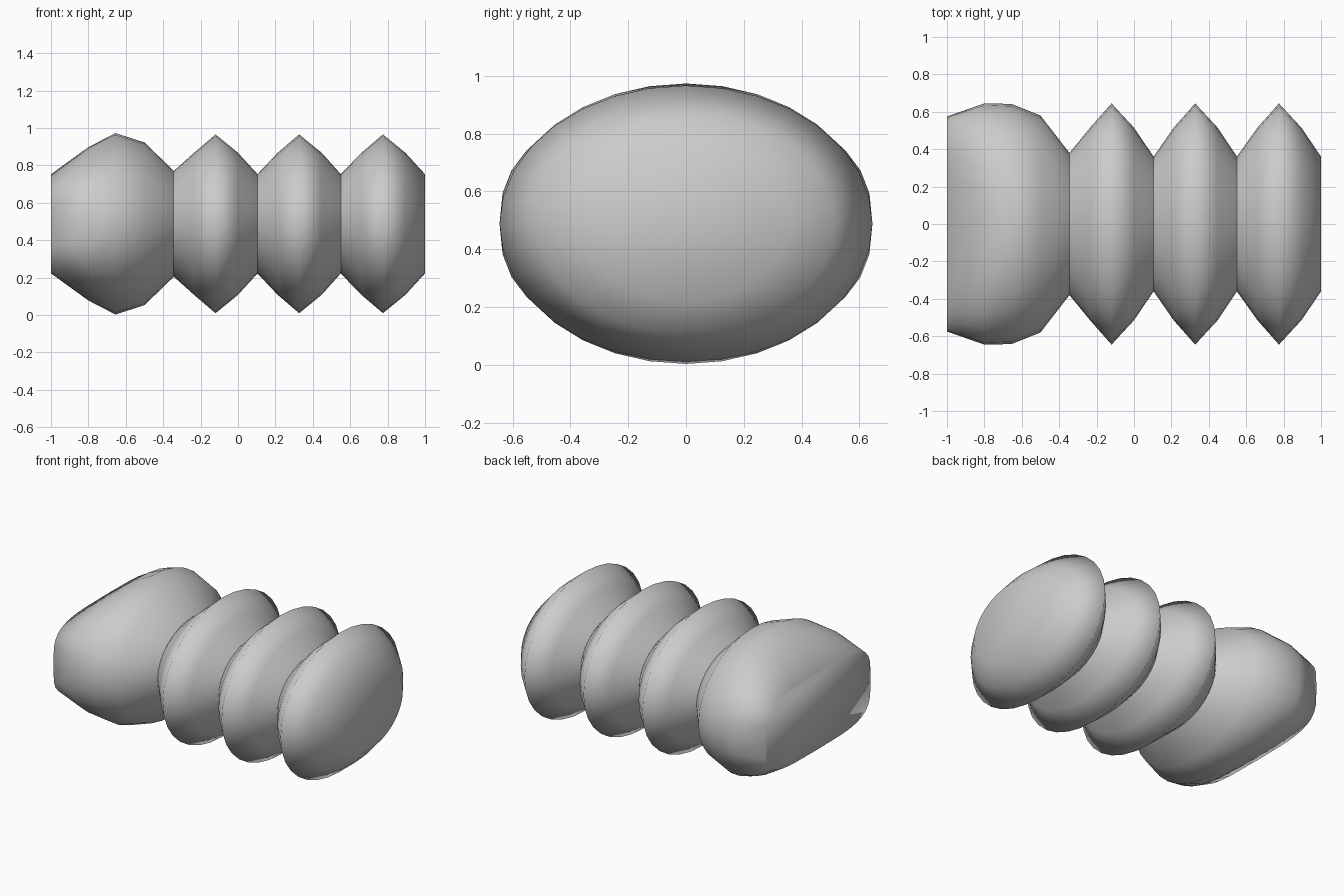
import bpy, bmesh
from math import sin, cos, tau, copysign

if "Cube" in bpy.data.objects:
    bpy.data.objects.remove(bpy.data.objects["Cube"])

SIDES = 32
MID_Z = 0.488


def spow(v, e):
    return copysign(abs(v) ** e, v)


def loft(name, rings, cap_start=False, cap_end=False):
    """Skin (x, half width, half height, squareness) rings along x."""
    bm = bmesh.new()
    loops = []
    for x, ry, rz, n in rings:
        loops.append([bm.verts.new((x,
                                    ry * spow(sin(tau * i / SIDES), 2 / n),
                                    MID_Z + rz * spow(cos(tau * i / SIDES), 2 / n)))
                      for i in range(SIDES)])
    for a, b in zip(loops, loops[1:]):
        for i in range(SIDES):
            j = (i + 1) % SIDES
            bm.faces.new((a[i], a[j], b[j], b[i]))
    if cap_start:
        bm.faces.new(loops[0])
    if cap_end:
        bm.faces.new(loops[-1])
    bmesh.ops.recalc_face_normals(bm, faces=bm.faces)
    # open tubes: make sure the skin faces outwards
    bm.faces.ensure_lookup_table()
    f = bm.faces[0]
    c = f.calc_center_median()
    if f.normal.y * c.y + f.normal.z * (c.z - MID_Z) < 0:
        bmesh.ops.reverse_faces(bm, faces=bm.faces)
    for f in bm.faces:
        f.smooth = True
    me = bpy.data.meshes.new(name)
    bm.to_mesh(me)
    bm.free()
    ob = bpy.data.objects.new(name, me)
    bpy.context.collection.objects.link(ob)
    return ob


# blunt head: flattened rounded-rectangle end swelling to a full ellipse
loft("head", [
    (-1.00, 0.575, 0.265, 4.0),
    (-0.80, 0.645, 0.41, 2.4),
    (-0.655, 0.642, 0.485, 2.0),
    (-0.50, 0.58, 0.435, 2.0),
    (-0.345, 0.38, 0.285, 2.0),
], cap_start=True)

# three sharp-rimmed bellows segments
necks = [-0.345, 0.105, 0.55, 1.0]
for k, (x0, x1) in enumerate(zip(necks, necks[1:])):
    peak = (-0.12, 0.327, 0.775)[k]
    s = 0.38 if k == 0 else 0.36
    loft(f"segment_{k + 1}", [
        (x0, s, s * 0.74, 2),
        (peak - 0.115, 0.515, 0.38, 2),
        (peak, 0.645, 0.478, 2),
        (peak + 0.12, 0.515, 0.38, 2),
        (x1, 0.36, 0.265, 2),
    ], cap_end=(k == 2))
